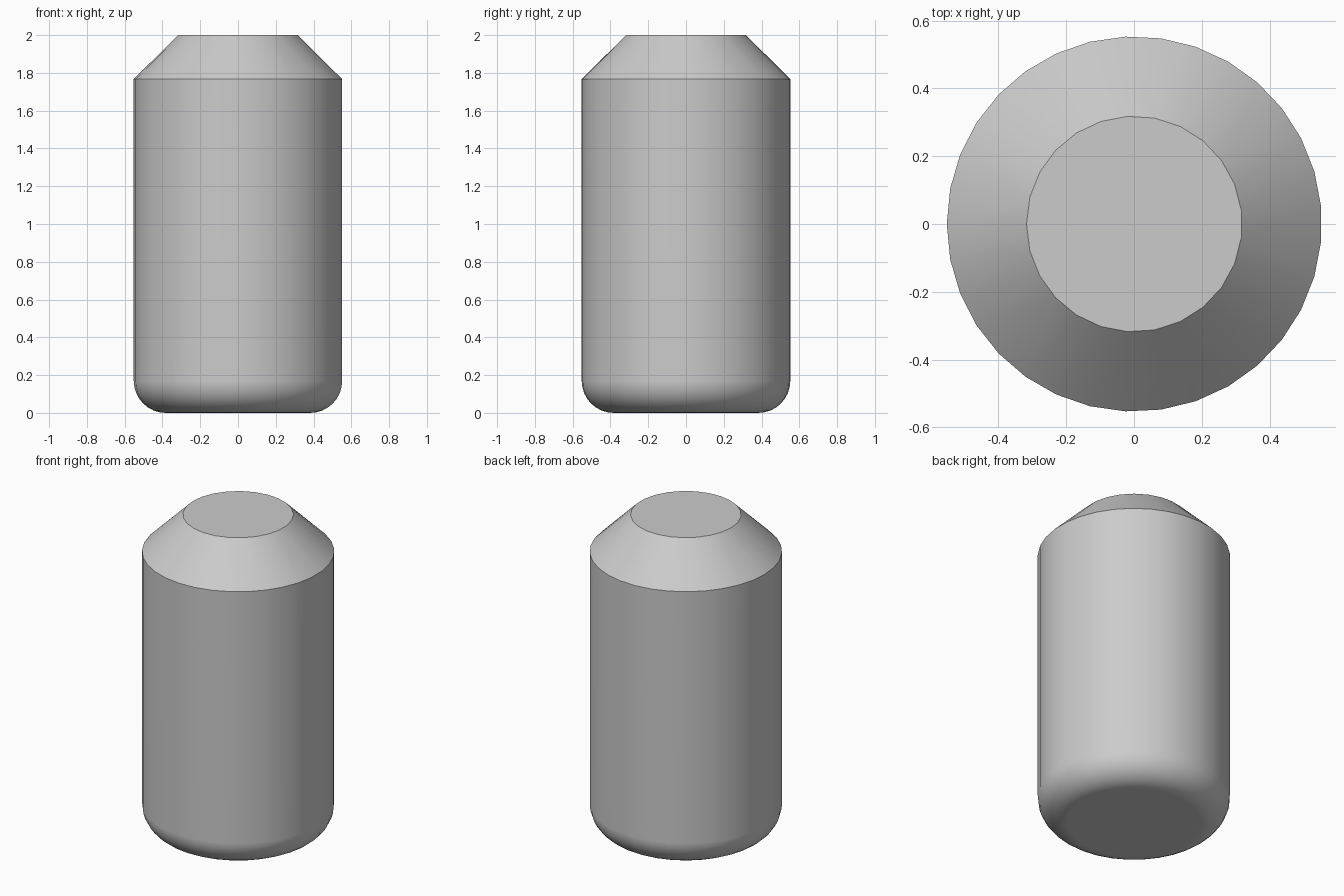
import bpy
import bmesh
from math import cos, sin, pi, radians

default = bpy.data.objects.get("Cube")
if default:
    bpy.data.objects.remove(default)

BODY_R, BODY_SIDES = 0.553, 33
TOP_R, TOP_SIDES = 0.318, 25
SHOULDER_Z, HEIGHT = 1.767, 2.0
FILLET, FILLET_STEPS = 0.17, 8

grey = bpy.data.materials.new("plain_grey")
grey.use_nodes = True
colour = (0.6, 0.6, 0.6, 1)
grey.diffuse_color = colour
grey.node_tree.nodes["Principled BSDF"].inputs["Base Color"].default_value = colour

bm = bmesh.new()


def ring(radius, z, sides):
    """Circle of vertices starting on the -x side."""
    step = 2 * pi / sides
    return [bm.verts.new((0.001 - radius * cos(i * step), -radius * sin(i * step), z))
            for i in range(sides)]


def skin(low, high):
    """Join two rings, with triangles where their side counts differ."""
    a, b = len(low), len(high)
    if a == b:
        for i in range(a):
            j = (i + 1) % a
            bm.faces.new((low[i], low[j], high[j], high[i]))
        return
    i = j = 0
    while i < a or j < b:
        if j == b or (i < a and (i + 1) / a <= (j + 1) / b):
            bm.faces.new((low[i % a], low[(i + 1) % a], high[j % b]))
            i += 1
        else:
            bm.faces.new((low[i % a], high[(j + 1) % b], high[j % b]))
            j += 1


# Rounded base edge and straight wall
rings = []
for k in range(FILLET_STEPS + 1):
    t = k / FILLET_STEPS * pi / 2
    rings.append(ring(BODY_R - FILLET + FILLET * sin(t), FILLET * (1 - cos(t)), BODY_SIDES))
rings.append(ring(BODY_R, SHOULDER_Z, BODY_SIDES))

# Conical shoulder
rings.append(ring(TOP_R, HEIGHT, TOP_SIDES))
for low, high in zip(rings, rings[1:]):
    skin(low, high)

# Flat base and flat top
bm.faces.new(rings[0][::-1])
bm.faces.new(rings[-1])
bmesh.ops.recalc_face_normals(bm, faces=bm.faces[:])

mesh = bpy.data.meshes.new("canister_body")
bm.to_mesh(mesh)
bm.free()
mesh.materials.append(grey)
body = bpy.data.objects.new("canister_body", mesh)
bpy.context.collection.objects.link(body)

# Smooth wall with crisp shoulder and top edges
bpy.ops.object.select_all(action="DESELECT")
body.select_set(True)
bpy.context.view_layer.objects.active = body
bpy.ops.object.shade_smooth_by_angle(angle=radians(30))
weighted = body.modifiers.new("even_shading", "WEIGHTED_NORMAL")
weighted.keep_sharp = True
